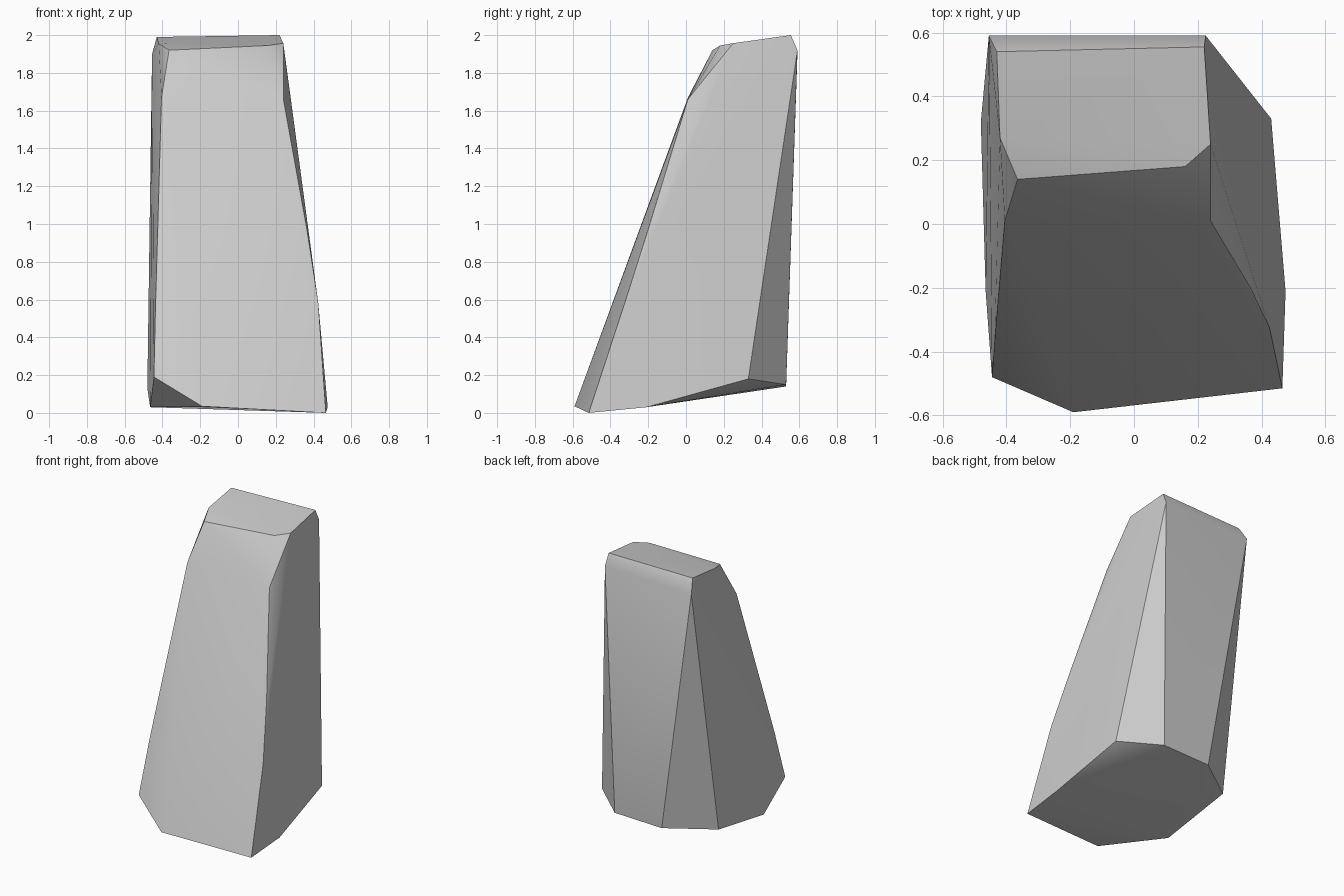
import bpy
import bmesh
import math

# Remove the default object
default_cube = bpy.data.objects.get("Cube")
if default_cube:
    bpy.data.objects.remove(default_cube, do_unlink=True)


def make_material(name, colour):
    material = bpy.data.materials.new(name)
    material.use_nodes = True
    material.diffuse_color = colour
    shader = material.node_tree.nodes["Principled BSDF"]
    shader.inputs["Base Color"].default_value = colour
    return material


# Corner rings of the chipped, leaning boulder
base_ring = [
    (-0.19, -0.59, 0.035), (0.465, -0.515, 0), (0.475, -0.21, 0.03),
    (0.43, 0.33, 0.18), (0.19, 0.53, 0.15), (-0.18, 0.53, 0.14),
    (-0.48, 0.32, 0.13), (-0.465, -0.21, 0.03),
]
front_corners = [
    (-0.445, -0.48, 0.19), (-0.437, -0.37, 0.55), (-0.405, 0.01, 1.67),
    (0.24, 0.01, 1.66), (0.365, -0.2, 0.97), (0.425, -0.325, 0.58),
]
back_corners = [(-0.455, 0.59, 1.9), (0.225, 0.59, 1.92)]
top_ring = [
    (-0.43, 0.54, 1.99), (0.22, 0.555, 2), (0.24, 0.25, 1.957),
    (0.16, 0.18, 1.945), (-0.365, 0.14, 1.92), (-0.42, 0.27, 1.955),
]


def build_boulder(name, corners, material):
    # Wrap the corners in a convex skin and merge the nearly flat facets
    bm = bmesh.new()
    for corner in corners:
        bm.verts.new(corner)
    bmesh.ops.convex_hull(bm, input=bm.verts[:])
    bmesh.ops.dissolve_limit(bm, angle_limit=math.radians(1),
                             verts=bm.verts[:], edges=bm.edges[:])
    bmesh.ops.recalc_face_normals(bm, faces=bm.faces[:])
    mesh = bpy.data.meshes.new(name)
    bm.to_mesh(mesh)
    bm.free()
    mesh.materials.append(material)
    boulder = bpy.data.objects.new(name, mesh)
    bpy.context.collection.objects.link(boulder)
    return boulder


stone = make_material("stone_grey", (0.6, 0.6, 0.6, 1))
boulder = build_boulder(
    "boulder", base_ring + front_corners + back_corners + top_ring, stone)

# Soft shading across shallow bends, crisp chipped edges
bpy.ops.object.select_all(action="DESELECT")
boulder.select_set(True)
bpy.context.view_layer.objects.active = boulder
bpy.ops.object.shade_smooth_by_angle(angle=math.radians(30))
